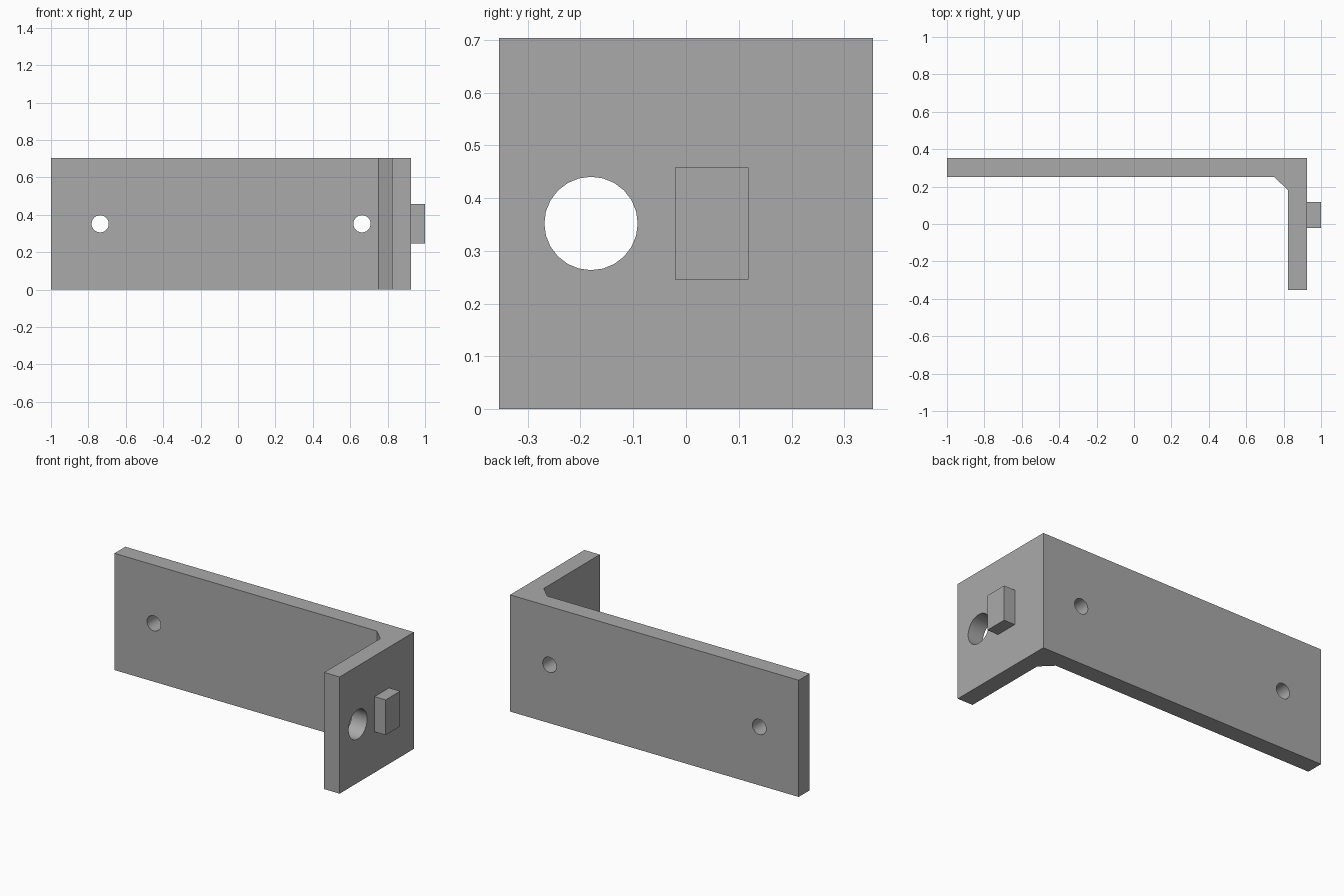
import bpy, bmesh
from math import pi
from mathutils import Matrix

cube = bpy.data.objects.get("Cube")
if cube:
    bpy.data.objects.remove(cube, do_unlink=True)

HEIGHT = 0.704
MID_Z = HEIGHT / 2

grey = bpy.data.materials.new("plain grey")
grey.use_nodes = True
grey.diffuse_color = (0.4, 0.4, 0.4, 1)
grey.node_tree.nodes["Principled BSDF"].inputs["Base Color"].default_value = (0.4, 0.4, 0.4, 1)


def make_object(name, bm):
    bmesh.ops.recalc_face_normals(bm, faces=bm.faces)
    mesh = bpy.data.meshes.new(name)
    bm.to_mesh(mesh)
    bm.free()
    mesh.materials.append(grey)
    obj = bpy.data.objects.new(name, mesh)
    bpy.context.collection.objects.link(obj)
    return obj


def prism(name, outline, z0, z1):
    bm = bmesh.new()
    face = bm.faces.new([bm.verts.new((x, y, z0)) for x, y in outline])
    grown = bmesh.ops.extrude_face_region(bm, geom=[face])["geom"]
    verts = [v for v in grown if isinstance(v, bmesh.types.BMVert)]
    bmesh.ops.translate(bm, verts=verts, vec=(0, 0, z1 - z0))
    return make_object(name, bm)


def drill(target, name, x, y, radius, axis):
    """Cut a round hole through the target along a horizontal axis."""
    bm = bmesh.new()
    turn = Matrix.Rotation(pi / 2, 4, axis)
    bmesh.ops.create_cone(bm, cap_ends=True, segments=24, radius1=radius, radius2=radius,
                          depth=0.3, matrix=Matrix.Translation((x, y, MID_Z)) @ turn)
    cutter = make_object(name, bm)
    cutter.hide_render = True
    mod = target.modifiers.new(name, 'BOOLEAN')
    mod.object = cutter
    mod.operation = 'DIFFERENCE'
    mod.solver = 'EXACT'
    bpy.context.view_layer.objects.active = target
    bpy.ops.object.modifier_apply(modifier=name)
    bpy.data.objects.remove(cutter, do_unlink=True)


# L-shaped plate with a chamfered inner corner
bracket = prism("angle_bracket", [
    (-1, 0.354), (-1, 0.25), (0.752, 0.25), (0.823, 0.18),
    (0.823, -0.354), (0.926, -0.354), (0.926, 0.354)], 0, HEIGHT)

# Two screw holes in the long plate, one large hole in the short plate
for side, x in (("right", -0.737), ("left", 0.663)):
    drill(bracket, side + "_screw_hole", x, 0.302, 0.046, 'X')
drill(bracket, "large_hole", 0.875, -0.18, 0.0885, 'Y')

# Rectangular peg on the outside of the short plate
prism("peg", [(0.926, -0.021), (1, -0.021), (1, 0.118), (0.926, 0.118)],
      MID_Z - 0.106, MID_Z + 0.106)

# Smooth hole walls, keep the plate edges sharp
bpy.ops.object.select_all(action='DESELECT')
bracket.select_set(True)
bpy.context.view_layer.objects.active = bracket
bpy.ops.object.shade_smooth_by_angle(angle=pi / 6)
